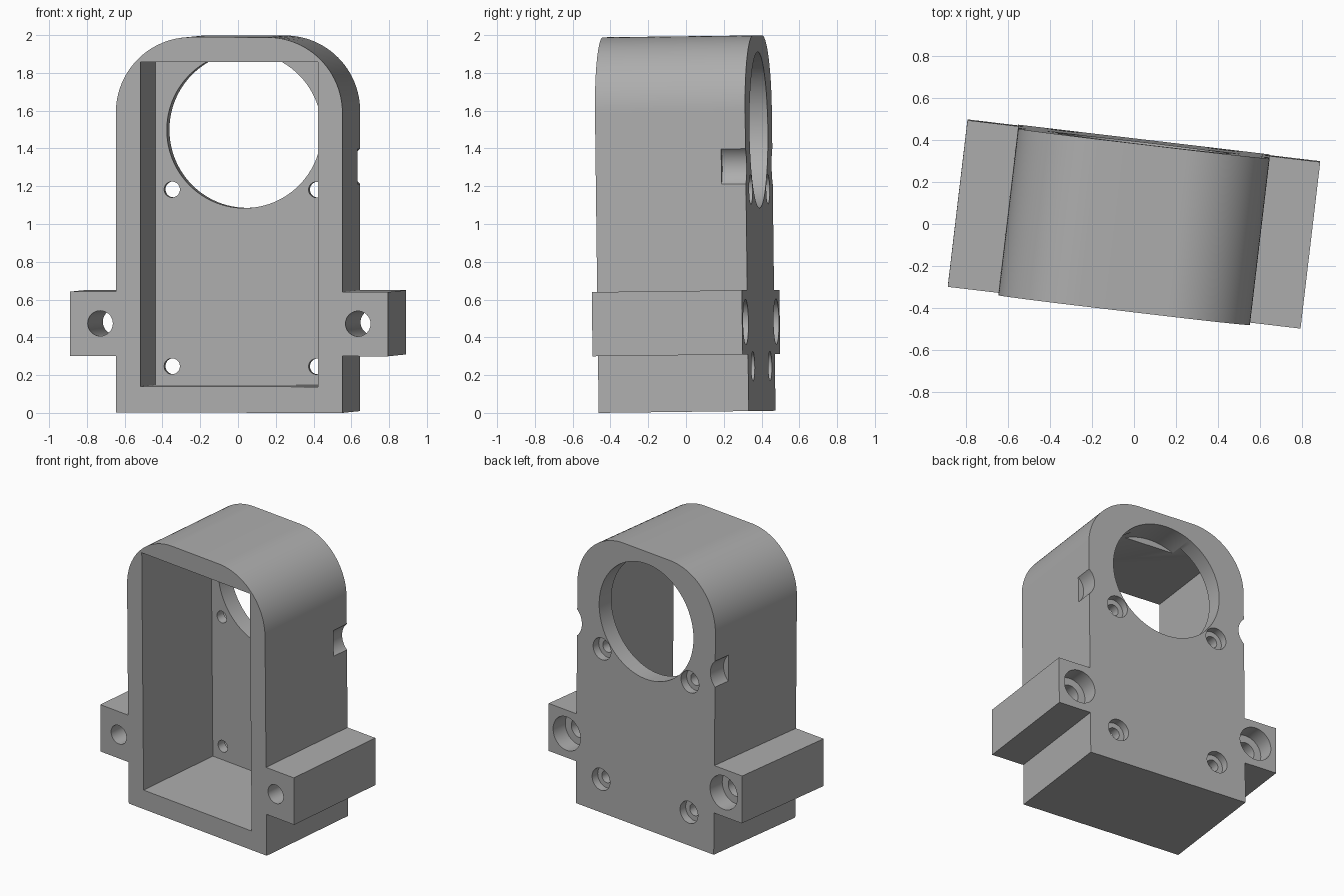
import bpy, bmesh, math
from mathutils import Matrix, Vector

cube = bpy.data.objects.get("Cube")
if cube:
    bpy.data.objects.remove(cube, do_unlink=True)

FRONT, BACK = -0.4, 0.4          # depth of the housing
HALF_W, HEIGHT, ROUND = 0.604, 1.988, 0.4
LUG_X, LUG_LOW, LUG_HIGH = 0.847, 0.30, 0.64
BOLT_X = 0.687


def material(name, rgb):
    m = bpy.data.materials.new(name)
    m.use_nodes = True
    m.diffuse_color = (*rgb, 1)
    m.node_tree.nodes["Principled BSDF"].inputs["Base Color"].default_value = (*rgb, 1)
    return m


def prism(name, outline, y0, y1):
    """Extrude an outline of (x, z) points from y0 to y1."""
    bm = bmesh.new()
    face = bm.faces.new([bm.verts.new((x, y0, z)) for x, z in outline])
    moved = bmesh.ops.extrude_face_region(bm, geom=[face])["geom"]
    bmesh.ops.translate(bm, vec=(0, y1 - y0, 0),
                        verts=[g for g in moved if isinstance(g, bmesh.types.BMVert)])
    bmesh.ops.recalc_face_normals(bm, faces=bm.faces)
    mesh = bpy.data.meshes.new(name)
    bm.to_mesh(mesh)
    bm.free()
    obj = bpy.data.objects.new(name, mesh)
    bpy.context.collection.objects.link(obj)
    return obj


def arc(cx, cz, r, a0, a1, n):
    steps = [math.radians(a0 + (a1 - a0) * i / n) for i in range(n + 1)]
    return [(cx + r * math.cos(a), cz + r * math.sin(a)) for a in steps]


def cut(target, outline, y0, y1):
    cutter = prism("cutter", outline, y0, y1)
    cutter.hide_render = True
    mod = target.modifiers.new("cut", 'BOOLEAN')
    mod.operation, mod.solver, mod.object = 'DIFFERENCE', 'EXACT', cutter
    bpy.context.view_layer.objects.active = target
    bpy.ops.object.modifier_apply(modifier=mod.name)
    bpy.data.objects.remove(cutter, do_unlink=True)


def bore(target, x, z, r, y0, y1, n=48):
    cut(target, arc(x, z, r, 0, 360, n)[:-1], y0, y1)


# Round-topped body with a mounting lug on each side
right_half = [(HALF_W, 0), (HALF_W, LUG_LOW), (LUG_X, LUG_LOW),
              (LUG_X, LUG_HIGH), (HALF_W, LUG_HIGH)]
right_half += arc(HALF_W - ROUND, HEIGHT - ROUND, ROUND, 0, 90, 24)
outline = right_half + [(-x, z) for x, z in reversed(right_half)]
housing = prism("housing", outline, FRONT, BACK)

# Open pocket at the front, large round opening in the back wall
cut(housing, [(-0.473, 0.138), (0.473, 0.138), (0.473, 1.857), (-0.473, 1.857)],
    FRONT - 0.1, 0.28)
bore(housing, 0, 1.488, 0.413, 0.2, BACK + 0.1, 96)

for side in (-1, 1):
    # Counterbored screw holes in the back wall
    for z in (0.237, 1.173):
        bore(housing, side * 0.385, z, 0.042, 0.2, BACK + 0.1)
        bore(housing, side * 0.385, z, 0.078, BACK - 0.055, BACK + 0.1)
    # Counterbored bolt holes along the lugs
    bore(housing, side * BOLT_X, 0.472, 0.067, FRONT - 0.1, BACK + 0.1)
    bore(housing, side * BOLT_X, 0.472, 0.12, BACK - 0.12, BACK + 0.1)
    # Rounded side notches at the back edge
    bore(housing, side * BOLT_X, 1.296, 0.125, BACK - 0.13, BACK + 0.1)

# Slight turn and tilt, then centre on the ground
mesh = housing.data
mesh.transform(Matrix.Rotation(math.radians(0.7), 4, 'X')
               @ Matrix.Rotation(math.radians(-6.75), 4, 'Z'))
lo = Vector([min(v.co[i] for v in mesh.vertices) for i in range(3)])
hi = Vector([max(v.co[i] for v in mesh.vertices) for i in range(3)])
mesh.transform(Matrix.Translation((-(lo.x + hi.x) / 2, -(lo.y + hi.y) / 2, -lo.z)))

mesh.materials.clear()
mesh.materials.append(material("plain grey", (0.42, 0.42, 0.42)))
bpy.ops.object.select_all(action='DESELECT')
housing.select_set(True)
bpy.context.view_layer.objects.active = housing
bpy.ops.object.shade_smooth_by_angle(angle=math.radians(30))
